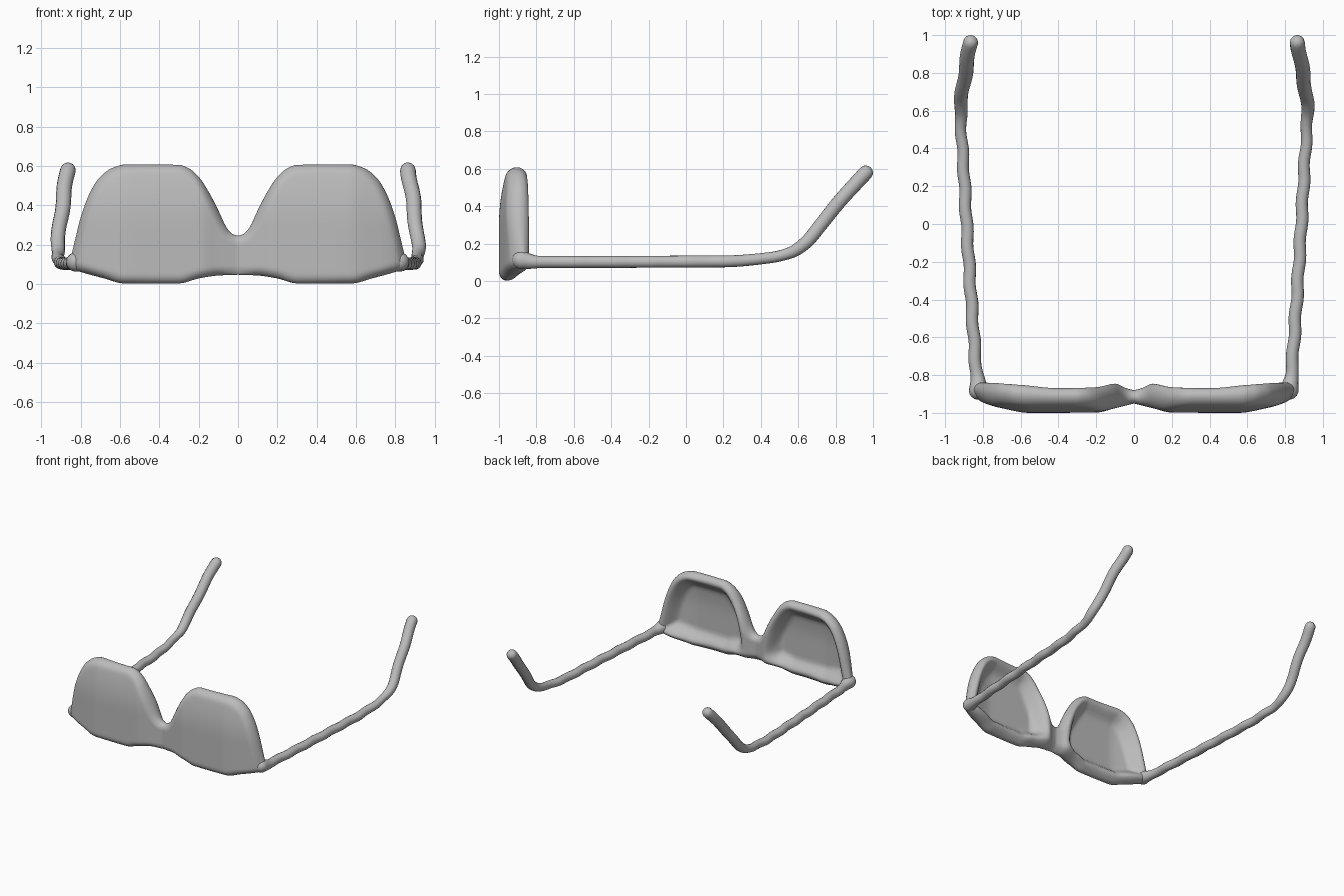
import bpy, math
from mathutils import Vector

if "Cube" in bpy.data.objects:
    bpy.data.objects.remove(bpy.data.objects["Cube"])

grey = bpy.data.materials.new("plain grey")
grey.diffuse_color = (0.5, 0.5, 0.5, 1)
grey.use_nodes = True
grey.node_tree.nodes["Principled BSDF"].inputs["Base Color"].default_value = grey.diffuse_color


def interp(table, x):
    """Smooth (Catmull-Rom style, monotone) lookup in a list of (x, value) pairs."""
    if x <= table[0][0]:
        return table[0][1]
    for i in range(len(table) - 1):
        (x0, a), (x1, b) = table[i], table[i + 1]
        if x <= x1:
            def slope(k):
                if k <= 0 or k >= len(table) - 1:
                    return (b - a) / (x1 - x0)
                (p, q), (r, s), (t, u) = table[k - 1:k + 2]
                l, m = (s - q) / (r - p), (u - s) / (t - r)
                return 0 if l * m <= 0 else 2 * l * m / (l + m)
            h = x1 - x0
            t = (x - x0) / h
            return ((2*t**3 - 3*t*t + 1) * a + (t**3 - 2*t*t + t) * h * slope(i)
                    + (3*t*t - 2*t**3) * b + (t**3 - t*t) * h * slope(i + 1))
    return table[-1][1]


def smooth(t):
    t = max(0, min(1, t))
    return t * t * (3 - 2 * t)


# Outline and depth of the lens front, by distance from the middle
TOP = [(0, .245), (.03, .255), (.06, .29), (.1, .375), (.15, .47), (.2, .545), (.25, .588),
       (.3, .606), (.57, .608), (.64, .59), (.71, .535), (.76, .45), (.8, .34),
       (.83, .22), (.85, .14), (.865, .10)]
BOTTOM = [(0, .047), (.1, .043), (.2, .028), (.3, .003), (.58, .003), (.68, .028),
          (.78, .055), (.84, .075), (.865, .09)]
FRONT = [(0, -.95), (.1, -.975), (.2, -.998), (.55, -1.0), (.7, -.975), (.8, -.945), (.865, -.9)]
BACK = [(0, -.88), (.04, -.87), (.1, -.845), (.2, -.862), (.4, -.868), (.6, -.85), (.8, -.838),
        (.865, -.84)]
HALF = .865
COLS, ROWS = 144, 32

xs = [HALF * math.sin(math.pi / 2 * (i / (COLS / 2) - 1)) * .35
      + HALF * (i / (COLS / 2) - 1) * .65 for i in range(COLS + 1)]
edge = [(Vector((x, interp(TOP, abs(x)))), Vector((x, interp(BOTTOM, abs(x))))) for x in xs]


def edge_distance(x, z, col):
    best = 9
    for k in range(max(0, col - 22), min(COLS, col + 22)):
        for side in (0, 1):
            a, b = edge[k][side], edge[k + 1][side]
            d = b - a
            p = Vector((x, z))
            t = max(0, min(1, (p - a).dot(d) / d.length_squared))
            best = min(best, (p - a - d * t).length)
    return best


def lens_depths(x, z, col):
    """Front and back y of the rounded, hollow-backed front."""
    ax = abs(x)
    d = edge_distance(x, z, col)
    yf = interp(FRONT, ax) + .045 * max(0, (z - .3) / .3) ** 2
    yb = interp(BACK, ax) - .055 * smooth((.11 - z) / .11) * smooth((.8 - ax) / .2)
    # hollow behind each lens
    hollow = smooth((d - .03) / .10) * smooth((ax - .08) / .12)
    inner = max(yf + .035, min(yb, yf + .045))
    rim_back = yb + (inner - yb) * hollow
    mid = (yf + yb) / 2
    r = .045
    s = math.sqrt(max(0, 1 - (1 - min(1, d / r)) ** 2))
    return mid + (yf - mid) * s, mid + (rim_back - mid) * s


def build_front():
    verts, faces = [], []
    index = {}
    for i, x in enumerate(xs):
        top, bot = edge[i][0].y, edge[i][1].y
        for j in range(ROWS + 1):
            v = .5 - .5 * math.cos(math.pi * j / ROWS)
            z = bot + (top - bot) * v
            yf, yb = lens_depths(x, z, i)
            index[0, i, j] = index[1, i, j] = len(verts)
            verts.append((x, yf, z))
            if 0 < j < ROWS:
                index[1, i, j] = len(verts)
                verts.append((x, yb, z))
    for i in range(COLS):
        for j in range(ROWS):
            for s in (0, 1):
                q = [index[s, i, j], index[s, i + 1, j], index[s, i + 1, j + 1], index[s, i, j + 1]]
                faces.append(q if s == 0 else q[::-1])
    # close the narrow outer ends
    for i in (0, COLS):
        loop = [index[0, i, j] for j in range(ROWS + 1)]
        loop += [index[1, i, j] for j in range(ROWS - 1, 0, -1)]
        faces.append(loop[::-1] if i else loop)
    me = bpy.data.meshes.new("lens_front")
    me.from_pydata(verts, [], faces)
    me.validate()
    ob = bpy.data.objects.new("lens_front", me)
    bpy.context.collection.objects.link(ob)
    finish(ob)


def finish(ob):
    ob.data.materials.append(grey)
    bpy.ops.object.select_all(action='DESELECT')
    ob.select_set(True)
    bpy.context.view_layer.objects.active = ob
    bpy.ops.object.shade_smooth_by_angle(angle=math.radians(60))


# Temple arm: x, z and radius along y
ARM_X = [(-.88, .825), (-.8, .833), (-.6, .848), (-.3, .868), (0, .886), (.3, .902),
         (.6, .918), (.8, .893), (.96, .867)]
ARM_Z = [(-.88, .112), (-.8, .102), (.2, .105), (.45, .125), (.56, .152), (.64, .205),
         (.72, .30), (.82, .425), (.96, .578)]
ARM_R = [(-.88, .05), (-.84, .042), (-.78, .033), (.2, .032), (.5, .03), (.65, .036), (.96, .04)]


def build_arm(name, side):
    ys = [-.88 + 1.84 * k / 90 for k in range(91)]
    path = [Vector((side * (interp(ARM_X, y) + .004 * math.sin(y * 31 + side)),
                    y, interp(ARM_Z, y))) for y in ys]
    radii = [interp(ARM_R, y) for y in ys]
    # domed ends
    first, last = (path[0] - path[1]).normalized(), (path[-1] - path[-2]).normalized()
    r0, r1 = radii[0], radii[-1]
    for a in (25, 45, 65, 80, 89):
        c, s = math.cos(math.radians(a)), math.sin(math.radians(a))
        path.append(path[90 if a == 25 else -1].copy())
        path[-1] = end_last(path, last, r1, s)
        radii.append(r1 * c)
    for a in (25, 45, 65, 80, 89):
        c, s = math.cos(math.radians(a)), math.sin(math.radians(a))
        path.insert(0, ring_start(side, first, r0, s))
        radii.insert(0, r0 * c)
    cu = bpy.data.curves.new(name, 'CURVE')
    cu.dimensions = '3D'
    cu.bevel_depth = 1
    cu.bevel_resolution = 5
    cu.use_fill_caps = True
    sp = cu.splines.new('POLY')
    sp.points.add(len(path) - 1)
    for p, co, r in zip(sp.points, path, radii):
        p.co = (*co, 1)
        p.radius = r
    ob = bpy.data.objects.new(name, cu)
    bpy.context.collection.objects.link(ob)
    bpy.ops.object.select_all(action='DESELECT')
    ob.select_set(True)
    bpy.context.view_layer.objects.active = ob
    bpy.ops.object.convert(target='MESH')
    finish(bpy.context.object)


def end_last(path, direction, r, s):
    return path[90] + direction * r * s


def ring_start(side, direction, r, s):
    y = -.88
    base = Vector((side * (interp(ARM_X, y) + .004 * math.sin(y * 31 + side)), y, interp(ARM_Z, y)))
    return base + direction * r * s


build_front()
build_arm("right_arm", 1)
build_arm("left_arm", -1)
